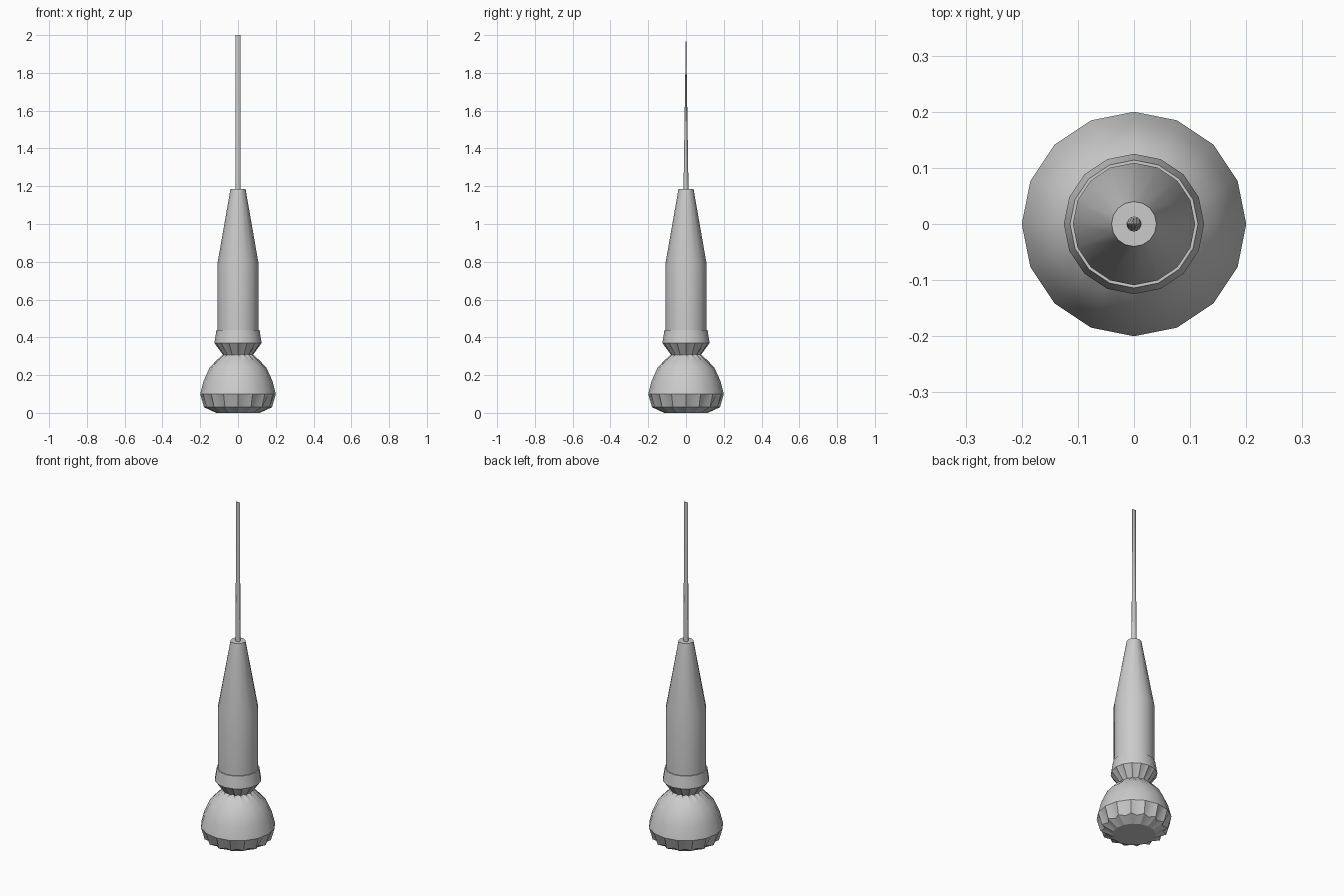
import bpy, bmesh
from math import cos, sin, pi, radians

if "Cube" in bpy.data.objects:
    bpy.data.objects.remove(bpy.data.objects["Cube"])

grey = bpy.data.materials.new("plain grey")
grey.use_nodes = True
COLOUR = (0.6, 0.6, 0.6, 1)
grey.diffuse_color = COLOUR
grey.node_tree.nodes["Principled BSDF"].inputs["Base Color"].default_value = COLOUR


def fluted_loft(name, levels, sides, angle=30):
    """Loft rings of (z, ridge radius, valley radius, depth scale); valleys fall between ridges."""
    bm = bmesh.new()
    rings = []
    for z, ridge, valley, depth in levels:
        ring = []
        for i in range(sides):
            a = 2 * pi * i / sides
            r = valley if i % 2 else ridge
            ring.append(bm.verts.new((r * cos(a), r * sin(a) * depth, z)))
        rings.append(ring)
    for low, high in zip(rings, rings[1:]):
        for i in range(sides):
            j = (i + 1) % sides
            bm.faces.new((low[i], low[j], high[j], high[i]))
    bm.faces.new(rings[0][::-1])
    bm.faces.new(rings[-1])
    mesh = bpy.data.meshes.new(name)
    bm.to_mesh(mesh)
    bm.free()
    mesh.materials.append(grey)
    obj = bpy.data.objects.new(name, mesh)
    bpy.context.collection.objects.link(obj)
    bpy.ops.object.select_all(action='DESELECT')
    obj.select_set(True)
    bpy.context.view_layer.objects.active = obj
    bpy.ops.object.shade_smooth_by_angle(angle=radians(angle))
    return obj


def plain(*points):
    return [(z, r, r, 1) for z, r in points]


CHORD = cos(pi / 16)  # valley ratio that leaves a flat sixteen-sided outline

# Bulbous pommel: toothed underside, smooth dome, fluted neck
fluted_loft("pommel", [
    (0.0, 0.115, 0.113, 1),
    (0.03, 0.18, 0.155, 1),
    (0.10, 0.2, 0.2 * CHORD, 1),
    (0.17, 0.182, 0.182 * CHORD, 1),
    (0.24, 0.15, 0.146, 1),
    (0.28, 0.112, 0.104, 1),
    (0.31, 0.078, 0.066, 1),
], 32)

# Flared collar with fluted lower edge
fluted_loft("collar", [
    (0.305, 0.078, 0.066, 1),
    (0.37, 0.125, 0.125 * CHORD, 1),
    (0.44, 0.114, 0.114 * CHORD, 1),
], 32)

# Straight grip tapering to the nose
fluted_loft("grip", plain((0.43, 0.109), (0.79, 0.109), (1.185, 0.04)), 16)

# Shaft flattened into a wedge-shaped blade
fluted_loft("blade", [
    (1.17, 0.0135, 0.0135, 1),
    (1.3, 0.0135, 0.0135, 0.85),
    (2.0, 0.0135, 0.0135, 0.06),
], 16)
